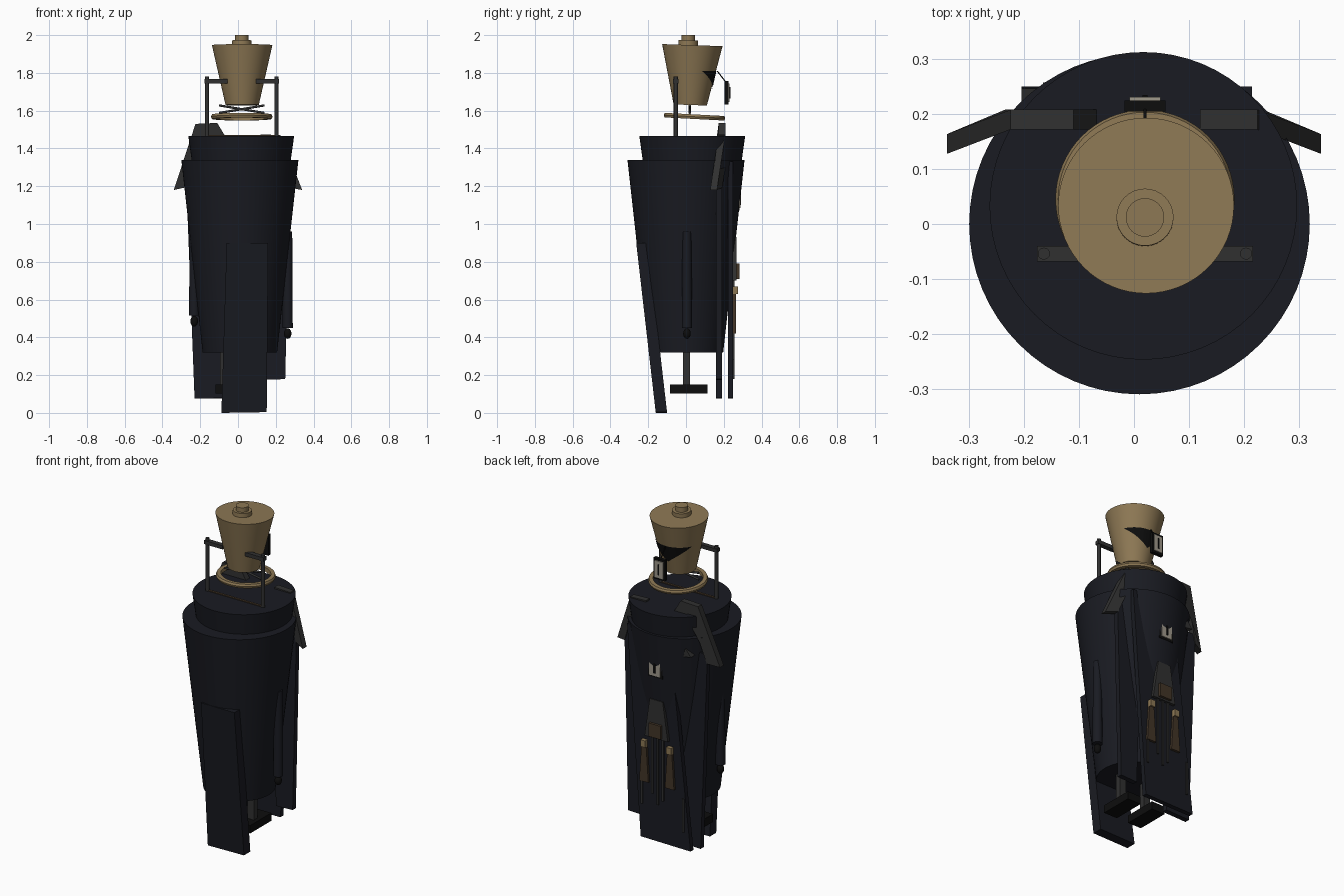
import bpy, bmesh, math
from mathutils import Vector, Matrix

if "Cube" in bpy.data.objects:
    bpy.data.objects.remove(bpy.data.objects["Cube"])


def material(name, rgb):
    m = bpy.data.materials.new(name)
    m.diffuse_color = (*rgb, 1)
    m.use_nodes = True
    m.node_tree.nodes["Principled BSDF"].inputs["Base Color"].default_value = m.diffuse_color
    return m


CLOTH = material("dark_cloth", (0.010, 0.011, 0.016))
GOLD = material("straw", (0.27, 0.19, 0.09))
GREY = material("dark_grey", (0.03, 0.03, 0.03))
BLACK = material("black", (0.004, 0.004, 0.004))
BROWN = material("brown", (0.055, 0.035, 0.02))
PALE = material("pale", (0.35, 0.32, 0.26))


def finish(name, bm, mat, smooth=False):
    bmesh.ops.recalc_face_normals(bm, faces=bm.faces)
    me = bpy.data.meshes.new(name)
    bm.to_mesh(me)
    bm.free()
    ob = bpy.data.objects.new(name, me)
    bpy.context.collection.objects.link(ob)
    me.materials.append(mat)
    if smooth:
        bpy.ops.object.select_all(action='DESELECT')
        ob.select_set(True)
        bpy.context.view_layer.objects.active = ob
        bpy.ops.object.shade_smooth_by_angle(angle=math.radians(35))
    return ob


def cone(name, x, y, z0, z1, r0, r1, mat, sides=64, tilt=0):
    bm = bmesh.new()
    bmesh.ops.create_cone(bm, cap_ends=True, segments=sides, radius1=r0, radius2=r1, depth=z1 - z0)
    bm.transform(Matrix.Translation((x, y, (z0 + z1) / 2)) @ Matrix.Rotation(math.radians(tilt), 4, 'X'))
    return finish(name, bm, mat, True)


def prism(name, pts, y0, y1, mat, shift=lambda x, z: 0):
    """Outline in x,z extruded from y0 to y1; shift slants it in y."""
    bm = bmesh.new()
    rings = [[bm.verts.new((x, y + shift(x, z), z)) for x, z in pts] for y in (y0, y1)]
    bm.faces.new(rings[0])
    bm.faces.new(rings[1][::-1])
    n = len(pts)
    for i in range(n):
        j = (i + 1) % n
        bm.faces.new((rings[0][i], rings[1][i], rings[1][j], rings[0][j]))
    return finish(name, bm, mat)


def box(name, x0, x1, y0, y1, z0, z1, mat):
    return prism(name, [(x0, z0), (x1, z0), (x1, z1), (x0, z1)], y0, y1, mat)


def rod(name, a, b, r, mat):
    a, b = Vector(a), Vector(b)
    bm = bmesh.new()
    bmesh.ops.create_cone(bm, cap_ends=True, segments=12, radius1=r, radius2=r, depth=(b - a).length)
    bm.transform(Matrix.Translation((a + b) / 2) @ (b - a).to_track_quat('Z', 'Y').to_matrix().to_4x4())
    return finish(name, bm, mat, True)


# Robe and shoulders
cone("robe_body", 0.01, 0, 0.32, 1.34, 0.197, 0.31, CLOTH)
cone("shoulder_drum", 0.017, 0.033, 1.25, 1.465, 0.25, 0.28, CLOTH)

# Basket head and its stacked knob
cone("basket_head", 0.022, 0.028, 1.63, 1.947, 0.088, 0.16, GOLD, tilt=-2)
cone("knob_base", 0.02, 0.012, 1.945, 1.972, 0.052, 0.052, GOLD, 32, -2)
cone("knob_top", 0.02, 0.012, 1.97, 2.0, 0.035, 0.035, GOLD, 32)

# Flat neck ring, slightly tilted
bm = bmesh.new()
prof = [(0.136, -0.012), (0.158, -0.012), (0.163, 0), (0.158, 0.012), (0.136, 0.012)]
loops = []
for i in range(64):
    t = 2 * math.pi * i / 64
    loops.append([bm.verts.new((r * math.cos(t), r * math.sin(t), z)) for r, z in prof])
for i in range(64):
    for k in range(5):
        a, b = loops[i], loops[(i + 1) % 64]
        bm.faces.new((a[k], b[k], b[(k + 1) % 5], a[(k + 1) % 5]))
bm.transform(Matrix.Translation((0.02, 0.045, 1.568)) @ Matrix.Rotation(math.radians(-3), 4, 'X'))
finish("neck_ring", bm, GOLD, True)

# Pointed dark visor wrapped on the rear of the head
bm = bmesh.new()
cols = []
for i in range(17):
    u = -1 + i / 8
    t = math.radians(90 + 64 * u)
    col = []
    for z in (1.81, 1.81 - 0.1 * (1 - abs(u)) - 0.002):
        r = 0.092 + (z - 1.63) / 0.317 * 0.072
        col.append(bm.verts.new((0.022 + r * math.cos(t), 0.028 + r * math.sin(t), z)))
    cols.append(col)
for a, b in zip(cols, cols[1:]):
    bm.faces.new((a[0], b[0], b[1], a[1]))
finish("visor_patch", bm, BLACK)


# Plaques: black backing, pale face, single dark stripe
def plaque(name, x, y, z, w, h):
    box(name + "_back", x - w / 2, x + w / 2, y, y + 0.02, z - h / 2, z + h / 2, BLACK)
    box(name + "_face", x - w * 0.38, x + w * 0.38, y + 0.018, y + 0.026, z - h * 0.4, z + h * 0.4, PALE)
    box(name + "_stripe", x - w * 0.06, x + w * 0.06, y + 0.025, y + 0.03, z - h * 0.25, z + h * 0.25, BLACK)


plaque("head_plaque", 0.02, 0.205, 1.695, 0.074, 0.125)
plaque("back_plaque", 0.007, 0.262, 1.13, 0.095, 0.115)
rod("plaque_cord", (0.02, 0.165, 1.81), (0.02, 0.212, 1.75), 0.003, BLACK)

# Frame around the head: posts, arms, base bar and crossed straps
for side in (-1, 1):
    px = 0.02 + 0.184 * side
    rod("frame_post", (px, -0.054, 1.46), (px, -0.054, 1.78), 0.011, GREY)
    xs = sorted((0.02 + 0.075 * side, 0.02 + 0.197 * side))
    box("frame_arm", xs[0], xs[1], -0.068, -0.04, 1.745, 1.767, GREY)
    rod("crossed_strap", (0.02 - 0.12 * side, 0.02, 1.588), (0.02 + 0.12 * side, 0.02, 1.628), 0.006, GREY)
box("frame_base_bar", -0.165, 0.205, -0.06, -0.046, 1.455, 1.47, BROWN)

# Shoulder flaps hanging outward, left one raised
PAD = [(0.11, 1.535), (0.225, 1.53), (0.34, 1.18), (0.272, 1.195),
       (0.235, 1.32), (0.18, 1.40), (0.065, 1.46)]


def bend(x, z):
    return -0.42 * max(0, abs(x) - 0.235)


prism("left_shoulder_flap", [(-x, z) for x, z in PAD], 0.172, 0.208, GREY, bend)
prism("right_shoulder_flap", [(max(x, 0.12), 1.18 + (z - 1.18) * 0.83) for x, z in PAD],
      0.172, 0.208, GREY, bend)


# Long coat panels
def panel(name, b0, b1, zb, t0, t1, zt, y0, y1, slope=0):
    prism(name, [(b0, zb), (b1, zb + 0.004), (t1, zt), (t0, zt)], y0, y1, CLOTH,
          lambda x, z: -slope * z)


panel("front_coat_panel", -0.088, 0.152, 0.0, -0.06, 0.16, 0.9, -0.16, -0.10, 0.115)
panel("rear_coat_panel", -0.205, 0.125, 0.075, -0.065, 0.215, 1.33, 0.222, 0.25)
panel("left_coat_panel", -0.23, -0.07, 0.075, -0.275, -0.07, 1.25, 0.16, 0.19)
panel("right_coat_panel", 0.14, 0.25, 0.175, 0.1, 0.275, 1.25, 0.16, 0.19)

# Sleeves with small hands
for name, x, z in (("right", 0.263, 0.45), ("left", -0.232, 0.515)):
    cone(name + "_sleeve", x, 0.005, z, z + 0.51, 0.027, 0.024, CLOTH, 20)
    bm = bmesh.new()
    bmesh.ops.create_uvsphere(bm, u_segments=16, v_segments=10, radius=0.02)
    bm.transform(Matrix.Translation((x, 0.005, z - 0.03)) @ Matrix.Diagonal((1, 1, 1.4, 1)))
    finish(name + "_hand", bm, BLACK, True)

# Legs and feet
for x in (-0.075, 0.095):
    box("leg", x - 0.02, x + 0.02, -0.015, 0.02, 0.14, 0.36, GREY)
    box("foot", x - 0.045, x + 0.045, -0.085, 0.115, 0.103, 0.15, BLACK)

# Rear clasp with pouch, tassels and thin strips
prism("clasp_plate", [(-0.067, 0.70), (0.087, 0.70), (0.053, 0.93), (-0.033, 0.93)], 0.24, 0.268, GREY)
box("clasp_pouch", -0.03, 0.05, 0.26, 0.283, 0.71, 0.79, BROWN)
for side in (-1, 1):
    cx = 0.01 + 0.085 * side
    prism("side_tassel", [(cx - 0.03, 0.42), (cx + 0.03, 0.42), (cx + 0.014, 0.66), (cx - 0.014, 0.66)],
          0.245, 0.264, BROWN)
    box("tassel_cap", cx - 0.016, cx + 0.016, 0.245, 0.274, 0.63, 0.67, GOLD)
for x, z0, z1 in ((0.045, 0.36, 0.7), (0.01, 0.3, 0.7), (-0.025, 0.33, 0.7), (0.115, 0.28, 0.43), (-0.16, 0.18, 0.38)):
    box("hanging_strip", x - 0.006, x + 0.006, 0.248, 0.258, z0, z1, GREY)
prism("back_patch", [(-0.205, 1.235), (-0.14, 1.225), (-0.17, 1.28)], 0.2, 0.247, GREY)
